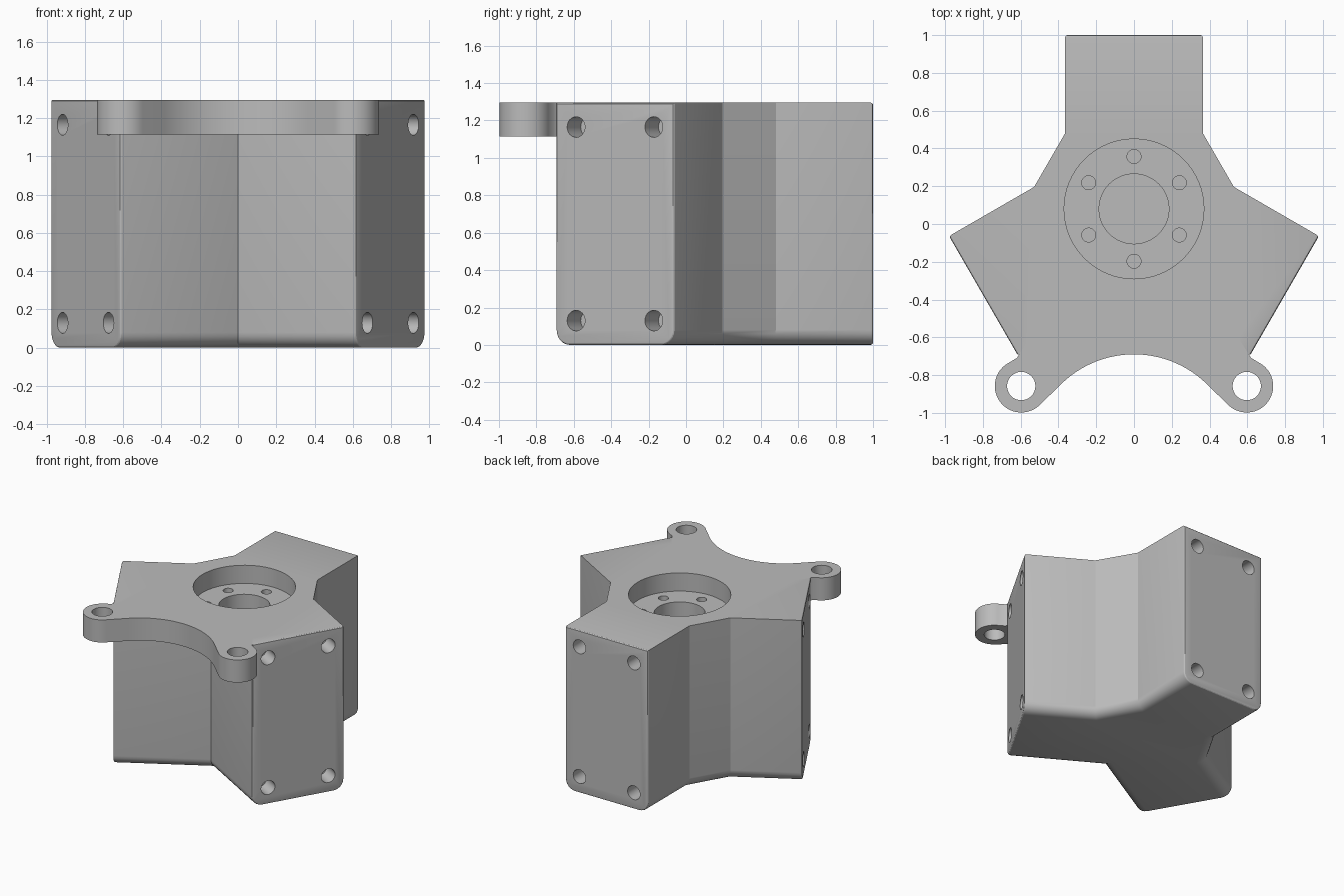
import bpy, bmesh
from math import sin, cos, radians
from mathutils import Vector, Matrix

if "Cube" in bpy.data.objects:
    bpy.data.objects.remove(bpy.data.objects["Cube"], do_unlink=True)

HUB = Vector((0, 0.08, 0))
TOP = 1.295
REACH, HALF = 0.92, 0.365          # arm length from hub, half width
ARMS = [radians(a) for a in (-30, 90, 210)]

grey = bpy.data.materials.new("light grey")
grey.use_nodes = True
grey.diffuse_color = (0.5, 0.5, 0.5, 1)
grey.node_tree.nodes["Principled BSDF"].inputs["Base Color"].default_value = (0.5, 0.5, 0.5, 1)


def arm_point(angle, along, across):
    """Point in an arm's own frame: along its axis, across to its left."""
    return HUB + Matrix.Rotation(angle, 3, 'Z') @ Vector((along, across, 0))


def prism(points, z0, z1):
    bm = bmesh.new()
    base = bm.faces.new([bm.verts.new((p[0], p[1], z0)) for p in points])
    top = bmesh.ops.extrude_face_region(bm, geom=[base])["geom"]
    bmesh.ops.translate(bm, vec=(0, 0, z1 - z0),
                        verts=[g for g in top if isinstance(g, bmesh.types.BMVert)])
    bmesh.ops.recalc_face_normals(bm, faces=bm.faces)
    return bm


def make_object(name, bm):
    mesh = bpy.data.meshes.new(name)
    bm.to_mesh(mesh)
    bm.free()
    obj = bpy.data.objects.new(name, mesh)
    bpy.context.collection.objects.link(obj)
    return obj


def combine(target, other, operation):
    """Apply a boolean and drop the helper."""
    mod = target.modifiers.new("bool", 'BOOLEAN')
    mod.operation, mod.solver, mod.object = operation, 'EXACT', other
    bpy.context.view_layer.objects.active = target
    bpy.ops.object.modifier_apply(modifier=mod.name)
    bpy.data.objects.remove(other, do_unlink=True)


def drill(target, mouth, direction, radius, depth, segments=32):
    """Blind round hole entering at mouth along direction."""
    lead = 0.05
    direction = Vector(direction).normalized()
    centre = Vector(mouth) + direction * (depth - lead) / 2
    bm = bmesh.new()
    bmesh.ops.create_cone(bm, cap_ends=True, segments=segments, radius1=radius,
                          radius2=radius, depth=depth + lead,
                          matrix=Matrix.Translation(centre)
                          @ direction.to_track_quat('Z', 'Y').to_matrix().to_4x4())
    combine(target, make_object("drill", bm), 'DIFFERENCE')


# Three-armed body outline, chamfered between arms, plain valley at the front
right, back, left = ARMS
outline = [arm_point(right, REACH, -HALF), arm_point(right, REACH, HALF),
           arm_point(right, 0.4, HALF), arm_point(back, 0.4, -HALF),
           arm_point(back, REACH, -HALF), arm_point(back, REACH, HALF),
           arm_point(back, 0.4, HALF), arm_point(left, 0.4, -HALF),
           arm_point(left, REACH, -HALF), arm_point(left, REACH, HALF),
           HUB - Vector((0, HALF / sin(radians(60)), 0))]
bm = prism(outline, 0, TOP)


def is_end(face):
    c = face.calc_center_median() - HUB
    return any(face.normal.dot(d) > 0.99 and c.dot(d) > REACH - 0.01
               for d in (Vector((cos(a), sin(a), 0)) for a in ARMS))


# Round the bottom side edges, then lightly ease the arm ends
bottom = [e for e in bm.edges if all(v.co.z < 0.01 for v in e.verts)
          and not any(is_end(f) for f in e.link_faces)]
bmesh.ops.bevel(bm, geom=bottom, offset=0.08, offset_type='OFFSET',
                segments=6, profile=0.5, affect='EDGES')
bm.normal_update()
rims = list({e for f in bm.faces if is_end(f) for e in f.edges})
bmesh.ops.bevel(bm, geom=rims, offset=0.013, offset_type='OFFSET',
                segments=3, profile=0.5, affect='EDGES')
body = make_object("three_arm_housing", bm)

# Front bracket plate: concave arc, 45 degree tangent, round ears
EAR, EAR_R, ARC_R = Vector((0.597, -0.858)), 0.14, 0.55
half = [(ARC_R * sin(radians(a)), -0.69 - ARC_R + ARC_R * cos(radians(a)))
        for a in range(3, 46, 3)]
half += [(EAR.x + EAR_R * cos(radians(a)), EAR.y + EAR_R * sin(radians(a)))
         for a in range(-135, 61, 7)]
half += [(0.667, -0.737), (0.62, -0.709), (0.55, -0.6)]
plate = [(0, -0.69)] + half + [(0, -0.2)] + [(-x, y) for x, y in reversed(half)]
combine(body, make_object("bracket", prism(plate, 1.115, TOP)), 'UNION')

# Ear holes
for side in (-1, 1):
    drill(body, (side * EAR.x, EAR.y, TOP), (0, 0, -1), 0.075, 0.25)

# Top recess, centre bore and ring of six screw holes
FLOOR = TOP - 0.145
drill(body, HUB + Vector((0, 0, TOP)), (0, 0, -1), 0.37, 0.145, 64)
drill(body, HUB + Vector((0, 0, FLOOR)), (0, 0, -1), 0.185, 0.3, 48)
for i in range(6):
    spot = arm_point(radians(30 + 60 * i), 0.277, 0)
    drill(body, spot + Vector((0, 0, FLOOR)), (0, 0, -1), 0.037, 0.15, 24)

# Four screw holes in every arm end
for angle in ARMS:
    for across in (-0.24, 0.24):
        for z in (0.13, 1.165):
            mouth = arm_point(angle, REACH, across) + Vector((0, 0, z))
            drill(body, mouth, (-cos(angle), -sin(angle), 0), 0.055, 0.145)

# Finish: single colour, smooth fillets with crisp edges
body.data.materials.clear()
body.data.materials.append(grey)
bpy.ops.object.select_all(action='DESELECT')
body.select_set(True)
bpy.context.view_layer.objects.active = body
bpy.ops.object.shade_smooth_by_angle(angle=radians(28))
